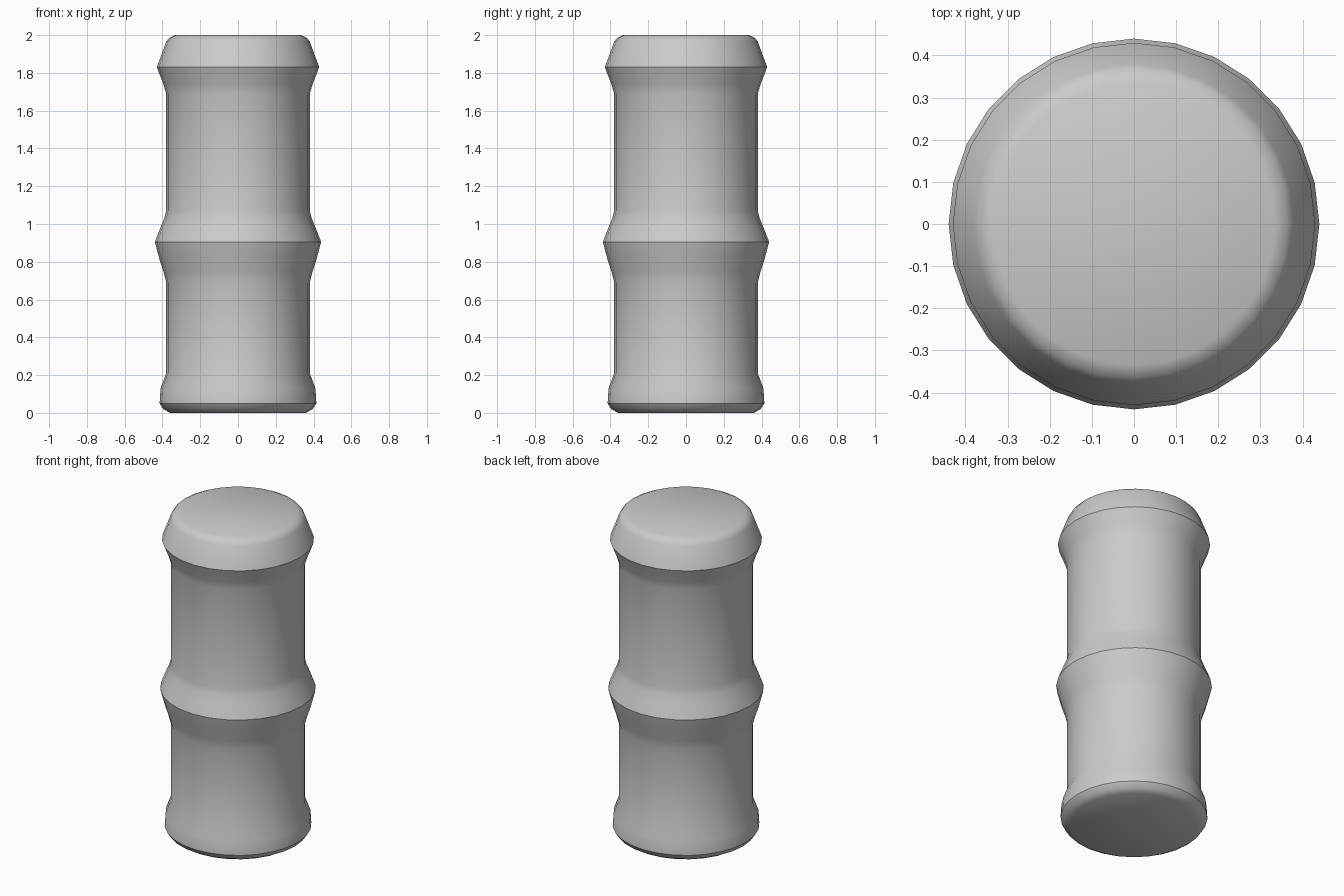
import bpy
import bmesh
from math import radians

cube = bpy.data.objects.get("Cube")
if cube:
    bpy.data.objects.remove(cube, do_unlink=True)

gray = bpy.data.materials.new("plain_gray")
gray.use_nodes = True
gray.diffuse_color = (0.6, 0.6, 0.6, 1)
gray.node_tree.nodes["Principled BSDF"].inputs["Base Color"].default_value = (0.6, 0.6, 0.6, 1)

# Half profile of the post as (radius, height): foot, waist ring, flared cap
profile = [
    (0, 0.01), (0.36, 0.01), (0.395, 0.02), (0.415, 0.05), (0.41, 0.13), (0.38, 0.21),
    (0.38, 0.69), (0.395, 0.75), (0.415, 0.81), (0.44, 0.905), (0.415, 0.97), (0.39, 1.03),
    (0.38, 1.07), (0.38, 1.69), (0.395, 1.74), (0.43, 1.83), (0.38, 1.965),
    (0.365, 1.985), (0.335, 2.0), (0, 2.0),
]

# Spin the profile into a closed solid
bm = bmesh.new()
verts = [bm.verts.new((r, 0, z)) for r, z in profile]
edges = [bm.edges.new(pair) for pair in zip(verts, verts[1:])]
bmesh.ops.spin(bm, geom=verts + edges, cent=(0, 0, 0), axis=(0, 0, 1),
               angle=radians(360), steps=28, use_duplicate=False)
bmesh.ops.remove_doubles(bm, verts=bm.verts, dist=0.0005)
bmesh.ops.recalc_face_normals(bm, faces=bm.faces)

# The foot reaches the ground at its centre
for v in bm.verts:
    if v.co.z < 0.015:
        v.co.z = 0

mesh = bpy.data.meshes.new("post")
bm.to_mesh(mesh)
bm.free()
mesh.materials.append(gray)
post = bpy.data.objects.new("post", mesh)
bpy.context.collection.objects.link(post)

# Smooth shading that keeps the rim and ring edges crisp
bpy.context.view_layer.objects.active = post
post.select_set(True)
bpy.ops.object.shade_smooth_by_angle(angle=radians(32))
